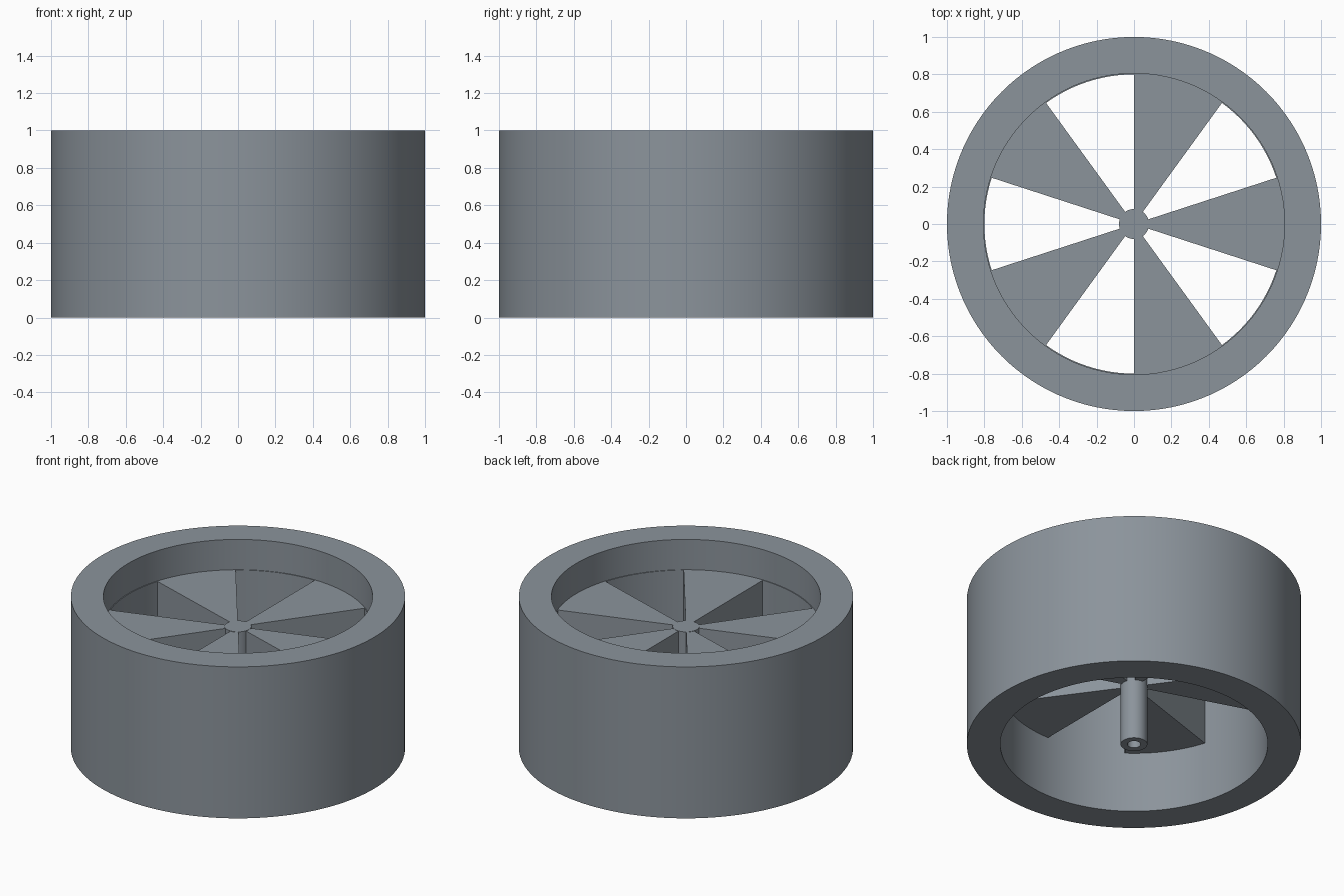
import bpy, bmesh
from math import radians, sin, cos, pi

if "Cube" in bpy.data.objects:
    bpy.data.objects.remove(bpy.data.objects["Cube"])

SEG = 120  # sides of the round parts

slate = bpy.data.materials.new("slate_grey")
slate.diffuse_color = (0.26, 0.295, 0.33, 1)
slate.use_nodes = True
slate.node_tree.nodes["Principled BSDF"].inputs["Base Color"].default_value = slate.diffuse_color


def make_object(name, bm):
    bmesh.ops.remove_doubles(bm, verts=bm.verts, dist=1e-5)
    bmesh.ops.recalc_face_normals(bm, faces=bm.faces)
    mesh = bpy.data.meshes.new(name)
    bm.to_mesh(mesh)
    bm.free()
    mesh.materials.append(slate)
    obj = bpy.data.objects.new(name, mesh)
    bpy.context.collection.objects.link(obj)
    bpy.ops.object.select_all(action='DESELECT')
    obj.select_set(True)
    bpy.context.view_layer.objects.active = obj
    bpy.ops.object.shade_smooth_by_angle(angle=radians(30))
    return obj


def lathe(name, profile, closed, segments):
    """Spin an (r, z) profile round the z axis."""
    bm = bmesh.new()
    verts = [bm.verts.new((r, 0, z)) for r, z in profile]
    pairs = list(zip(verts, verts[1:]))
    if closed:
        pairs.append((verts[-1], verts[0]))
    edges = [bm.edges.new(p) for p in pairs]
    bmesh.ops.spin(bm, geom=verts + edges, cent=(0, 0, 0), axis=(0, 0, 1),
                   angle=2 * pi, steps=segments, use_duplicate=False)
    return make_object(name, bm)


def blade(name, middle, r_in=0.078, r_out=0.802, z0=0.4, z1=0.8, steps=12):
    """A 36 degree sector, extruded upwards."""
    angles = [radians(middle - 18 + 36 * i / steps) for i in range(steps + 1)]
    outline = [(r_out * cos(a), r_out * sin(a)) for a in angles]
    outline += [(r_in * cos(a), r_in * sin(a)) for a in reversed(angles)]
    bm = bmesh.new()
    face = bm.faces.new([bm.verts.new((x, y, z0)) for x, y in outline])
    top = bmesh.ops.extrude_face_region(bm, geom=[face], use_keep_orig=True)
    moved = [g for g in top['geom'] if isinstance(g, bmesh.types.BMVert)]
    bmesh.ops.translate(bm, verts=moved, vec=(0, 0, z1 - z0))
    return make_object(name, bm)


# Outer rim, with a very small ledge level with the spoke tops
lathe("rim", [(1, 0), (1, 1), (0.805, 1), (0.805, 0.8), (0.8, 0.8), (0.8, 0)],
      True, SEG)

# Central axle, closed on top with a blind hole below
lathe("axle", [(0, 0.802), (0.08, 0.802), (0.08, 0), (0.04, 0), (0.04, 0.6), (0, 0.6)],
      False, 60)

# Five wedge spokes
for i in range(5):
    blade(f"spoke_{i + 1}", 72 * i)
